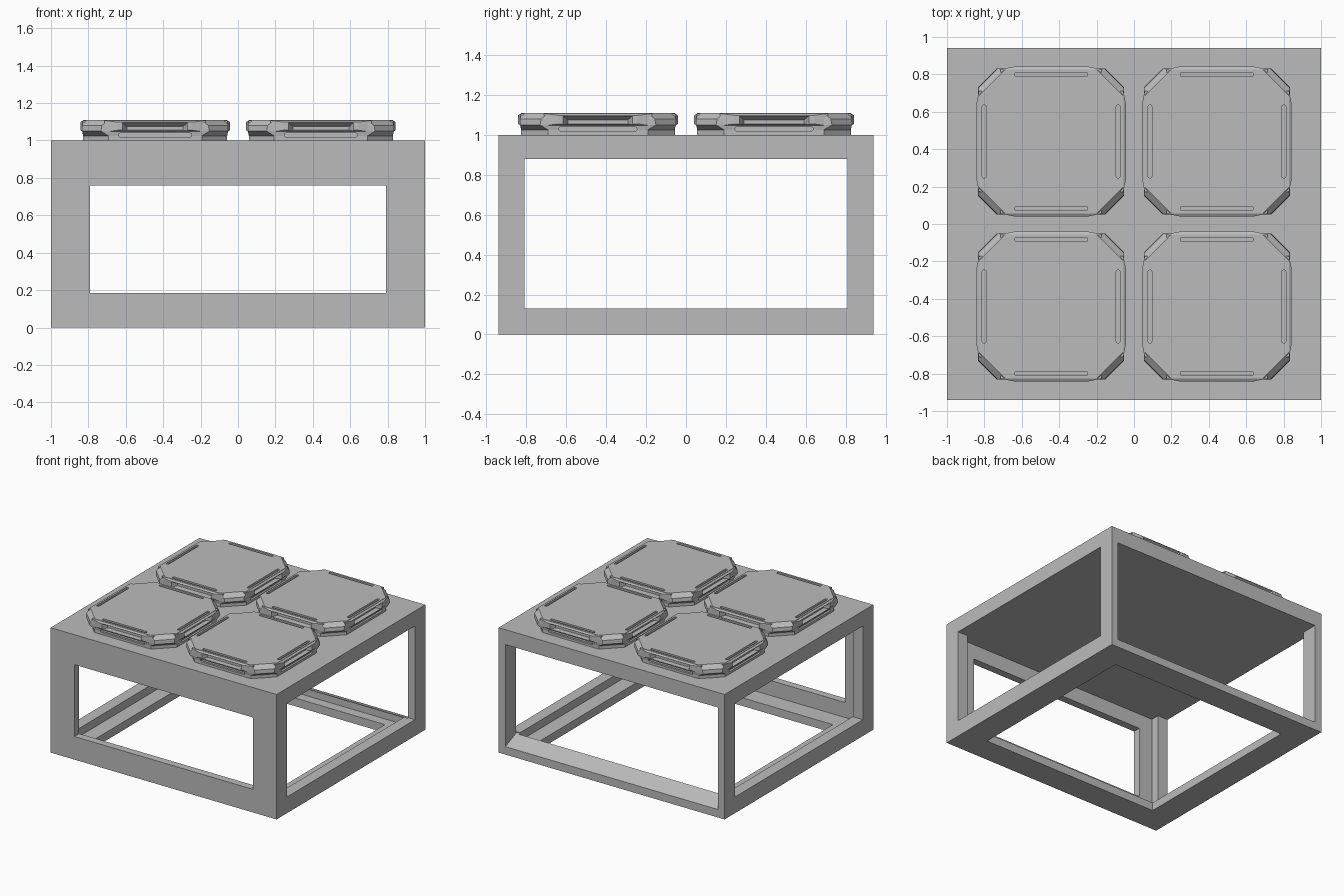
import bpy
import bmesh
from math import pi, cos, sin
from mathutils import Matrix, Vector

cube = bpy.data.objects.get("Cube")
if cube:
    bpy.data.objects.remove(cube)

grey = bpy.data.materials.new("plain_grey")
grey.use_nodes = True
colour = (0.5, 0.5, 0.5, 1)
grey.diffuse_color = colour
grey.node_tree.nodes["Principled BSDF"].inputs["Base Color"].default_value = colour


def loft(rings, turn=0):
    """Closed solid through rings of equal point count, turned about z."""
    bm = bmesh.new()
    loops = [[bm.verts.new(p) for p in ring] for ring in rings]
    n = len(loops[0])
    for a, b in zip(loops, loops[1:]):
        for i in range(n):
            bm.faces.new((a[i], a[(i + 1) % n], b[(i + 1) % n], b[i]))
    bm.faces.new(loops[0])
    bm.faces.new(loops[-1])
    bmesh.ops.rotate(bm, verts=bm.verts, matrix=Matrix.Rotation(turn, 3, 'Z'))
    bmesh.ops.recalc_face_normals(bm, faces=bm.faces)
    return bm


def make(name, bm):
    mesh = bpy.data.meshes.new(name)
    bm.to_mesh(mesh)
    bm.free()
    mesh.materials.append(grey)
    obj = bpy.data.objects.new(name, mesh)
    bpy.context.collection.objects.link(obj)
    return obj


def block(x0, x1, y0, y1, z0, z1):
    return loft([[(x0, y0, z), (x1, y0, z), (x1, y1, z), (x0, y1, z)] for z in (z0, z1)])


def combine(obj, solids, operation):
    """Apply booleans one after another and remove the helpers."""
    for bm in solids:
        helper = make("helper", bm)
        helper.hide_render = True
        mod = obj.modifiers.new("boolean", 'BOOLEAN')
        mod.operation, mod.solver, mod.object = operation, 'EXACT', helper
        bpy.context.view_layer.update()
        graph = bpy.context.evaluated_depsgraph_get()
        mesh = bpy.data.meshes.new_from_object(obj.evaluated_get(graph))
        obj.modifiers.clear()
        obj.data = mesh
        bpy.data.objects.remove(helper)


# Open frame: room, back opening with sloped sill, floor hole, front and side windows
frame = make("table_frame", block(-1, 1, -.94, .94, 0, 1))
sill = [(.96, .055), (.80, .125), (.80, .88), (.96, .88)]
combine(frame, [
    block(-.91, .91, -.88, .81, .065, .88),
    loft([[(x, y, z) for y, z in sill] for x in (-.94, .94)]),
    block(-.79, .79, -.73, .73, -.1, .2),
    block(-.79, .79, -1, -.8, .185, .76),
    block(-1.1, 1.1, -.81, .81, .13, .88),
], 'DIFFERENCE')


# Octagonal pad with undercut corners
def octagon(half, corner, z):
    pts = [(half, -corner), (half, corner), (corner, half), (-corner, half)]
    return [(x, y, z) for x, y in pts + [(-x, -y) for x, y in pts]]


pad = make("pad", loft([octagon(.385, .25, 1), octagon(.385, .25, 1.025),
                        octagon(.39, .29, 1.05), octagon(.39, .285, 1.08),
                        octagon(.385, .245, 1.11)]))


def panel(half, y, z0, z1):
    return [(-half, y, z0), (half, y, z0), (half, y, z1), (-half, y, z1)]


def slot(along, across, z_axis):
    """Rounded slot outline, lying flat or standing in a side face."""
    pts = []
    for i in range(10):
        a = pi * (i if i < 5 else i - 1) / 4 - pi / 2
        x = (along if i < 5 else -along) + across * cos(a)
        pts.append((x, across * sin(a)))
    if z_axis:
        return [[(x, y, 1.029 + v) for x, v in pts] for y in (.37, .42)]
    return [[(x, .358 + v, z) for x, v in pts] for z in (1.09, 1.13)]


turns = [k * pi / 2 for k in range(4)]
combine(pad, [loft([panel(.27, .37, 1.045, 1.107), panel(.27, .386, 1.045, 1.107),
                    panel(.20, .40, 1.055, 1.098)], t) for t in turns], 'UNION')
combine(pad, [loft([panel(.15, .36, 1.055, 1.075), panel(.18, .41, 1.05, 1.1)], t)
              for t in turns], 'DIFFERENCE')
combine(pad, [loft(slot(.185, .011, upright), t)
              for t in turns for upright in (False, True)], 'DIFFERENCE')

# Four pads share one mesh
places = {"front_right_pad": (-1, -1), "front_left_pad": (1, -1),
          "back_right_pad": (-1, 1), "back_left_pad": (1, 1)}
for name, (sx, sy) in places.items():
    copy = bpy.data.objects.new(name, pad.data)
    copy.location = Vector((sx * .443, sy * .441, 0))
    bpy.context.collection.objects.link(copy)
bpy.data.objects.remove(pad)
